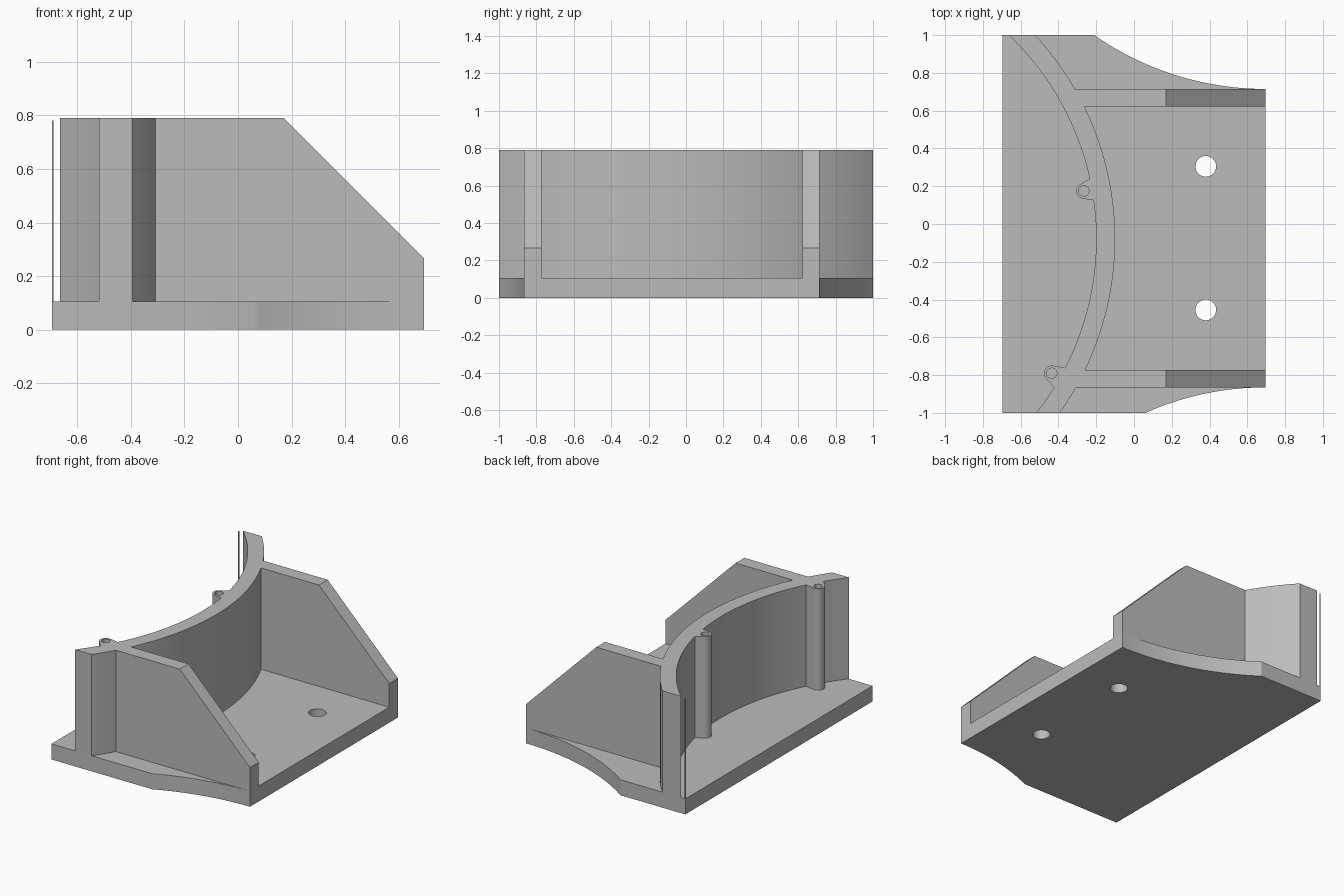
import bpy
import bmesh
from math import asin, atan2, cos, sin, pi, radians
from mathutils import Matrix, Vector

if "Cube" in bpy.data.objects:
    bpy.data.objects.remove(bpy.data.objects["Cube"], do_unlink=True)

grey = bpy.data.materials.new("plain grey")
grey.use_nodes = True
grey.diffuse_color = (0.5, 0.5, 0.5, 1)
grey.node_tree.nodes["Principled BSDF"].inputs["Base Color"].default_value = (0.5, 0.5, 0.5, 1)

X, TOP, BASE = 0.695, 0.79, 0.105
CX, CY = -1.69, -0.08            # centre of the curved wall
R_IN, R_OUT = 1.49, 1.59
ARM_BACK, ARM_FRONT = 0.715, -0.865
ARM_T = 0.093


def arc(cx, cy, r, a, b, n=48):
    return [(cx + r * cos(a + (b - a) * i / n), cy + r * sin(a + (b - a) * i / n))
            for i in range(n + 1)]


def circle(cx, cy, r, n=32):
    return arc(cx, cy, r, 0, 2 * pi, n)[:-1]


def extrude(name, outlines, low, high, turn=None):
    """Fill closed outlines (later ones are holes) and extrude them along z."""
    curve = bpy.data.curves.new(name, "CURVE")
    curve.dimensions = "2D"
    curve.fill_mode = "BOTH"
    curve.extrude = (high - low) / 2
    for pts in outlines:
        spline = curve.splines.new("POLY")
        spline.points.add(len(pts) - 1)
        for p, (x, y) in zip(spline.points, pts):
            p.co = (x, y, 0, 1)
        spline.use_cyclic_u = True
    helper = bpy.data.objects.new(name + " outline", curve)
    bpy.context.collection.objects.link(helper)
    bpy.context.view_layer.update()
    graph = bpy.context.evaluated_depsgraph_get()
    mesh = bpy.data.meshes.new_from_object(helper.evaluated_get(graph))
    bpy.data.objects.remove(helper, do_unlink=True)

    bm = bmesh.new()
    bm.from_mesh(mesh)
    bmesh.ops.remove_doubles(bm, verts=bm.verts, dist=0.0001)
    bmesh.ops.translate(bm, verts=bm.verts, vec=(0, 0, (low + high) / 2))
    if turn:
        bmesh.ops.transform(bm, matrix=turn, verts=bm.verts)
    bmesh.ops.recalc_face_normals(bm, faces=bm.faces)
    bm.to_mesh(mesh)
    bm.free()
    mesh.materials.clear()
    mesh.materials.append(grey)
    obj = bpy.data.objects.new(name, mesh)
    bpy.context.collection.objects.link(obj)
    bpy.ops.object.select_all(action="DESELECT")
    obj.select_set(True)
    bpy.context.view_layer.objects.active = obj
    bpy.ops.object.shade_smooth_by_angle(angle=radians(30))
    return obj


# base plate with scooped corners and two screw holes
def scoop(start_x, arm_y, side):
    dx, dy = X - start_x, 1 - abs(arm_y)
    r = (dx * dx + dy * dy) / (2 * dy)
    span = asin(dx / r)
    return arc(X, arm_y + side * r, r, -side * pi / 2, -side * (pi / 2 + span), 32)


plate = [(-X, -1)] + scoop(0.06, ARM_FRONT, -1)[::-1] + scoop(-0.21, ARM_BACK, 1) + [(-X, 1)]
extrude("base_plate", [plate, circle(0.38, 0.305, 0.055), circle(0.38, -0.455, 0.055)], 0, BASE)


# curved wall, cut square at both ends of the plate
def wall_arc(r):
    return arc(CX, CY, r, asin((-1 - CY) / r), asin((1 - CY) / r), 64)


extrude("curved_wall", [wall_arc(R_OUT) + wall_arc(R_IN)[::-1]], BASE, TOP)

# side arms with sloping ends
profile = [(-0.325, BASE), (X, BASE), (X, 0.265), (0.17, TOP), (-0.325, TOP)]
upright = Matrix.Rotation(pi / 2, 4, "X")
for name, y in (("back_arm", ARM_BACK - ARM_T), ("front_arm", ARM_FRONT)):
    extrude(name, [profile], -y - ARM_T, -y, upright)

# hollow screw posts flaring into the wall
for name, x, y in (("back_post", -0.265, 0.175), ("front_post", -0.435, -0.79)):
    a = atan2(y - CY, x - CX)
    out, side = Vector((cos(a), sin(a))), Vector((-sin(a), cos(a)))
    centre = Vector((x, y))
    flare = [tuple(centre + out * 0.055 + side * s * 0.062) for s in (1, -1)]
    body = arc(x, y, 0.041, a + radians(108), a + radians(252), 20) + flare[::-1]
    extrude(name, [body, circle(x, y, 0.027, 24)], BASE, TOP)

# thin corner sliver
w = 0.006
extrude("corner_sliver", [[(-X, 1 - w), (w - X, 1 - w), (w - X, 1), (-X, 1)]], BASE, 0.78)
